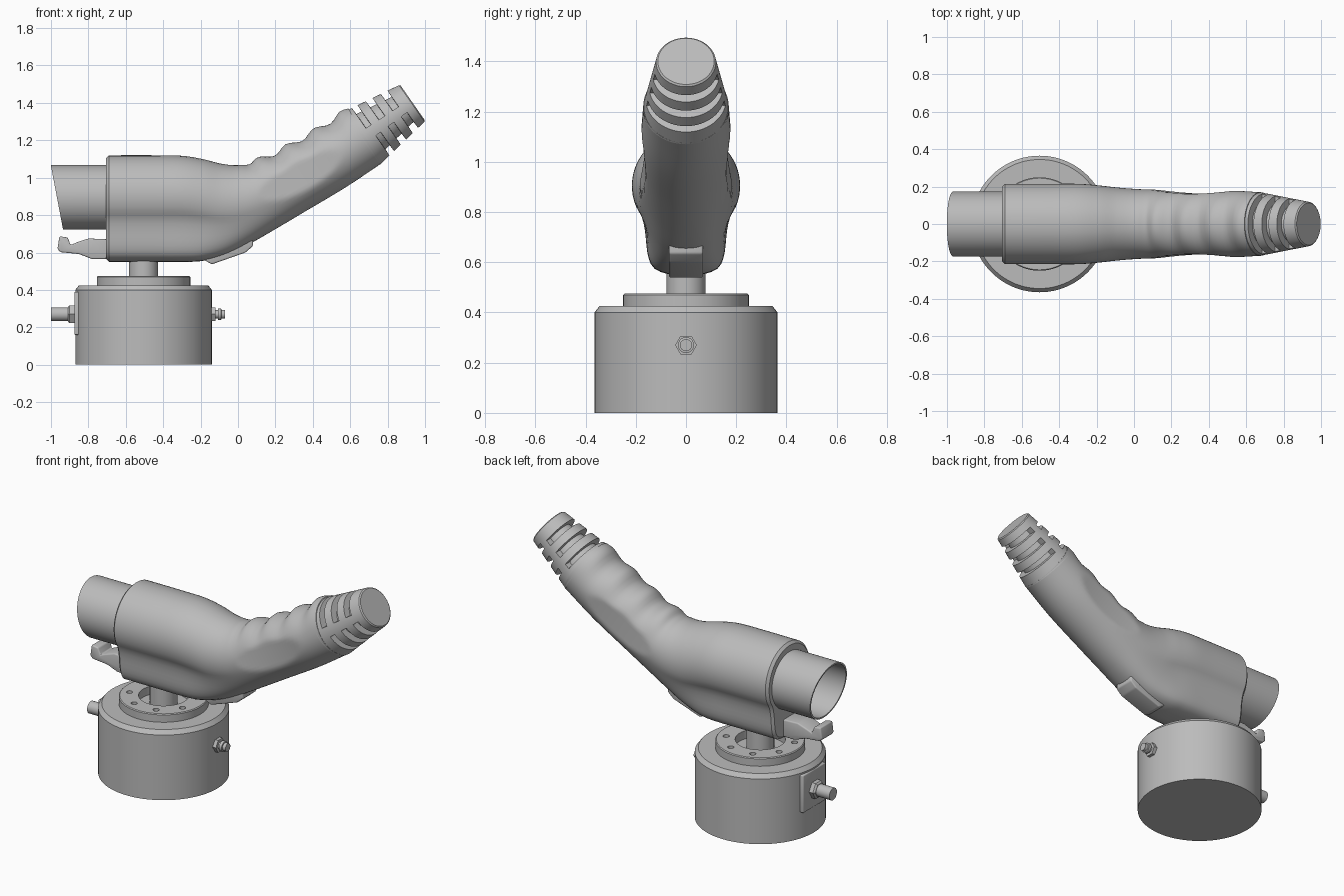
import bpy, bmesh
from math import sin, cos, pi, radians
from mathutils import Vector

cube = bpy.data.objects.get("Cube")
if cube:
    bpy.data.objects.remove(cube)

grey = bpy.data.materials.new("plain_grey")
grey.use_nodes = True
COLOUR = (0.5, 0.5, 0.5, 1)
grey.diffuse_color = COLOUR
grey.node_tree.nodes["Principled BSDF"].inputs["Base Color"].default_value = COLOUR


def smooth(ob, angle=30):
    bpy.ops.object.select_all(action='DESELECT')
    ob.select_set(True)
    bpy.context.view_layer.objects.active = ob
    bpy.ops.object.shade_smooth_by_angle(angle=radians(angle))


def finish(name, bm, bevel=0):
    bmesh.ops.recalc_face_normals(bm, faces=bm.faces)
    if bevel:
        bmesh.ops.bevel(bm, geom=bm.edges[:], offset=bevel, segments=3,
                        affect='EDGES', profile=0.5, clamp_overlap=True)
    me = bpy.data.meshes.new(name)
    bm.to_mesh(me)
    bm.free()
    me.materials.append(grey)
    ob = bpy.data.objects.new(name, me)
    bpy.context.collection.objects.link(ob)
    smooth(ob)
    return ob


def skin(name, rings, wrap=False):
    """Bridge a row of equal rings; cap the ends or join them into a loop."""
    bm = bmesh.new()
    rows = [[bm.verts.new(p) for p in ring] for ring in rings]
    n = len(rows[0])
    pairs = list(zip(rows, rows[1:])) + ([(rows[-1], rows[0])] if wrap else [])
    for a, b in pairs:
        for i in range(n):
            j = (i + 1) % n
            bm.faces.new((a[i], a[j], b[j], b[i]))
    if not wrap:
        bm.faces.new(rows[0])
        bm.faces.new(rows[-1])
    return finish(name, bm)


def lathe(name, profile, centre, axis=(0, 0, 1), sides=64, wrap=False, slant=0):
    """Turn (radius, height) points around an axis."""
    turn = Vector(axis).to_track_quat('Z', 'Y')
    rings = []
    for r, h in profile:
        ring = [turn @ Vector((r * cos(2 * pi * i / sides), r * sin(2 * pi * i / sides), h))
                for i in range(sides)]
        if slant and h > 0.1:
            for p in ring:
                p.x -= slant * p.z
        rings.append([p + Vector(centre) for p in ring])
    return skin(name, rings, wrap)


def extrude(name, outline, half, bevel):
    """Extrude an x-z outline across y."""
    bm = bmesh.new()
    face = bm.faces.new([bm.verts.new((x, -half, z)) for x, z in outline])
    new = bmesh.ops.extrude_face_region(bm, geom=[face])["geom"]
    bmesh.ops.translate(bm, vec=(0, 2 * half, 0),
                        verts=[v for v in new if isinstance(v, bmesh.types.BMVert)])
    return finish(name, bm, bevel)


def spline(points, steps):
    """Catmull-Rom through tuples of any length."""
    p = [Vector(q) for q in points]
    p = [2 * p[0] - p[1]] + p + [2 * p[-1] - p[-2]]
    out = []
    for a, b, c, d in zip(p, p[1:], p[2:], p[3:]):
        for i in range(steps):
            t = i / steps
            out.append(0.5 * (2 * b + (c - a) * t + (2 * a - 5 * b + 4 * c - d) * t * t
                              + (3 * b - a - 3 * c + d) * t ** 3))
    return out + [p[-2]]


# Base: turned drum, drilled flange and shaft
BX = -0.505
lathe("base_drum", [(0.365, 0), (0.365, 0.4), (0.345, 0.425)], (BX, 0, 0), sides=96)
flange = lathe("base_flange", [(0.25, 0.42), (0.25, 0.47), (0.245, 0.475),
                               (0.14, 0.475), (0.14, 0.42)], (BX, 0, 0), wrap=True)
for i in range(8):
    a = 2 * pi * (i + 0.5) / 8
    hole = lathe("bolt_hole_cutter", [(0.018, 0.44), (0.018, 0.5)],
                 (BX + 0.195 * cos(a), 0.195 * sin(a), 0), sides=16)
    cut = flange.modifiers.new("hole", 'BOOLEAN')
    cut.operation, cut.solver, cut.object = 'DIFFERENCE', 'EXACT', hole
    bpy.context.view_layer.objects.active = flange
    bpy.ops.object.modifier_apply(modifier=cut.name)
    bpy.data.objects.remove(hole)
smooth(flange)
lathe("shaft", [(0.078, 0.4), (0.078, 0.6)], (BX, 0, 0), sides=32)

# Ports on both sides of the drum
PZ = 0.27
extrude("port_plate", [(-0.875, 0.16), (-0.83, 0.16), (-0.83, 0.39), (-0.875, 0.39)], 0.11, 0.006)
left, right = (-1, 0, 0), (1, 0, 0)
lathe("inlet_nut", [(0.055, 0.36), (0.055, 0.395), (0.045, 0.405)], (BX, 0, PZ), left, 6)
lathe("inlet_pipe", [(0.037, 0.36), (0.037, 0.495)], (BX, 0, PZ), left, 32)
lathe("outlet_nut", [(0.043, 0.35), (0.043, 0.385)], (BX, 0, PZ), right, 6)
lathe("outlet_stem", [(0.022, 0.35), (0.022, 0.397), (0.032, 0.398), (0.032, 0.415),
                      (0.024, 0.416), (0.024, 0.436)], (BX, 0, PZ), right, 24)

# Open plug sleeve with a slanted mouth
lathe("plug_sleeve", [(0.173, 0), (0.173, 0.268), (0.163, 0.268), (0.163, 0)],
      (-0.7, 0, 0.895), left, 64, wrap=True, slant=0.19)

# Grip: body section (round top, narrower skirt) blending into an oval handle
half = [(0.215 * sin(radians(12.5 * i)), 0.215 * cos(radians(12.5 * i))) for i in range(11)]
half += [(0.163, -0.18), (0.157, -0.24), (0.148, -0.29), (0.125, -0.33), (0.07, -0.352), (0, -0.355)]
body_half = [(y / 0.215, (0.215 - z) / 0.57) for y, z in spline(half, 2)]
N = len(body_half) - 1

# Each station: top x, top z, bottom x, bottom z, half width, body share
stations = [
    (-0.69, 1.12, -0.69, 0.55, 0.215, 1), (-0.45, 1.12, -0.45, 0.55, 0.215, 1),
    (-0.3, 1.117, -0.3, 0.55, 0.215, 1), (-0.19, 1.1, -0.19, 0.555, 0.207, 0.9),
    (-0.09, 1.075, -0.07, 0.585, 0.195, 0.6), (0, 1.067, 0.06, 0.645, 0.187, 0.3),
    (0.08, 1.085, 0.2, 0.725, 0.183, 0.1), (0.2, 1.135, 0.36, 0.82, 0.181, 0),
    (0.4, 1.245, 0.57, 0.945, 0.18, 0), (0.59, 1.37, 0.765, 1.075, 0.17, 0)]
rows = [(-0.705, 1.105, -0.705, 0.565, 0.2, 1)] + [tuple(s) for s in spline(stations, 9)]
along = Vector((0.84, 0, 0.54))
outward = Vector((-0.54, 0, 0.84))
rings = []
for tx, tz, bx, bz, w, k in rows:
    top, bottom = Vector((tx, 0, tz)), Vector((bx, 0, bz))
    fade = max(0, min(1, (tx - 0.02) / 0.06, (0.59 - tx) / 0.03))
    wave = 0.014 * fade * cos(2 * pi * (tx - 0.115) / 0.148)
    side = []
    for i, (by, bd) in enumerate(body_half):
        t = pi * i / N
        y = w * (k * by + (1 - k) * sin(t))
        p = top.lerp(bottom, k * bd + (1 - k) * (1 - cos(t)) / 2)
        # finger grooves along the top and a shallow thumb flat on each side
        p += outward * wave * max(0, cos(t)) ** 1.5
        s = (p - Vector((0.34, 0, 1.03))).dot(along)
        if tx > 0.02:
            y = min(y, 0.162 + 0.32 * s * s)
        side.append(Vector((p.x, y, p.z)))
    rings.append(side + [Vector((p.x, -p.y, p.z)) for p in side[-2:0:-1]])
skin("grip_body", rings)

# Cable strain relief: tapered sleeve with slots above and below
start = Vector((0.678, 0, 1.222))
axis = Vector((0.82, 0, 0.572))
up = Vector((-0.572, 0, 0.82))
slots = [(0.03, 0.062), (0.112, 0.15), (0.2, 0.238)]
SHIFT = 0.02


def in_slot(s):
    return any(a < s < b for a, b in slots)


edges = sorted(e + d + o for pair in slots for e in pair for d in (0, SHIFT) for o in (-0.0006, 0.0006))
rings = []
for s in [-0.02] + edges + [0.306, 0.312]:
    ring = []
    for i in range(96):
        a = 2 * pi * i / 96
        r = 0.168 - 0.16 * s - (0.006 if s > 0.31 else 0)
        if (cos(a) > 0.25 and in_slot(s)) or (cos(a) < -0.25 and in_slot(s - SHIFT)):
            r -= 0.04
        ring.append(start + axis * s + up * r * cos(a) + Vector((0, r * sin(a), 0)))
    rings.append(ring)
skin("strain_relief", rings)

# Latch hook at the plug end and release button under the grip
extrude("latch_hook", [(-0.68, 0.67), (-0.8, 0.675), (-0.86, 0.655), (-0.895, 0.64), (-0.91, 0.68),
                       (-0.955, 0.687), (-0.965, 0.62), (-0.95, 0.602), (-0.85, 0.592),
                       (-0.78, 0.565), (-0.68, 0.565)], 0.06, 0.008)
extrude("release_button", [(-0.18, 0.56), (-0.14, 0.537), (0.04, 0.6), (0.08, 0.635),
                           (0.08, 0.69), (0.02, 0.72), (-0.12, 0.64)], 0.068, 0.008)
